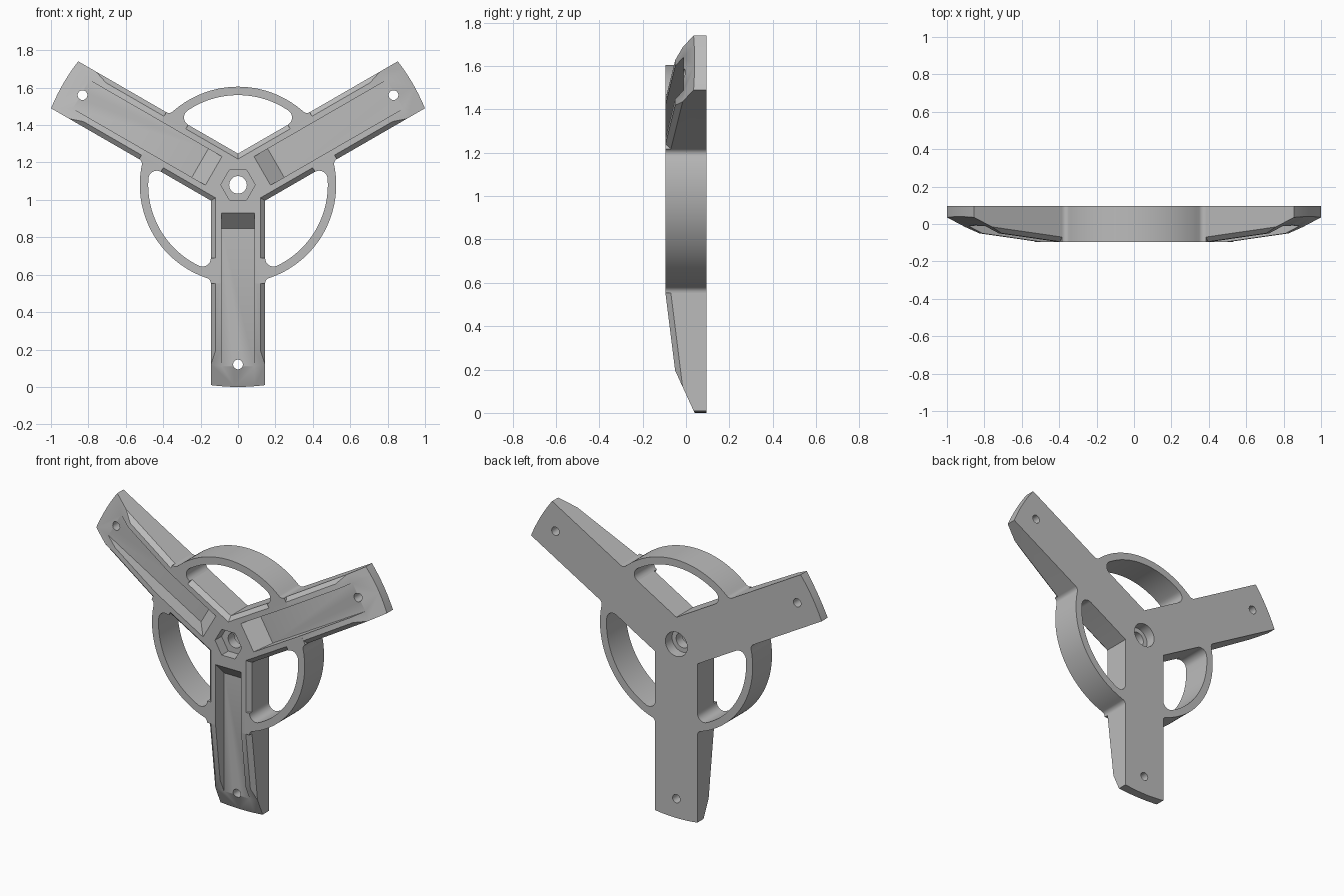
import bpy, bmesh
from math import pi, cos, sin, tau, asin, atan2, sqrt, radians
from mathutils import Matrix, Vector

cube = bpy.data.objects.get("Cube")
if cube:
    bpy.data.objects.remove(cube)

HUB_Z = 1.08        # height of the hub centre, also the arm reach
HALF_W = 0.145      # arm half width
FRONT, BACK = -0.095, 0.095
RING_OUT, RING_IN = 0.525, 0.48

grey = bpy.data.materials.new("satin grey")
grey.use_nodes = True
grey.diffuse_color = (0.5, 0.5, 0.5, 1)
grey.node_tree.nodes["Principled BSDF"].inputs["Base Color"].default_value = (0.5, 0.5, 0.5, 1)


def arc(cx, cz, r, a0, a1, n):
    return [(cx + r * cos(a0 + (a1 - a0) * i / n), cz + r * sin(a0 + (a1 - a0) * i / n))
            for i in range(n + 1)]


def circle(cx, cz, r, n):
    return arc(cx, cz, r, 0, tau, n)[:-1]


def prism(points, lo, hi, axis="y"):
    """Extrude an x-z outline along y, or a y-z outline along x."""
    bm = bmesh.new()
    place = (lambda a, b: (a, lo, b)) if axis == "y" else (lambda a, b: (lo, a, b))
    face = bm.faces.new([bm.verts.new(place(a, b)) for a, b in points])
    new = bmesh.ops.extrude_face_region(bm, geom=[face])["geom"]
    move = (0, hi - lo, 0) if axis == "y" else (hi - lo, 0, 0)
    bmesh.ops.translate(bm, verts=[g for g in new if isinstance(g, bmesh.types.BMVert)], vec=move)
    bmesh.ops.recalc_face_normals(bm, faces=bm.faces)
    return bm


def make(name, bm, turn=0):
    """Turn a part by thirds around the hub and make it an object."""
    bmesh.ops.rotate(bm, verts=bm.verts, cent=(0, 0, 0), matrix=Matrix.Rotation(turn * tau / 3, 3, "Y"))
    bmesh.ops.recalc_face_normals(bm, faces=bm.faces)
    mesh = bpy.data.meshes.new(name)
    bm.to_mesh(mesh)
    bm.free()
    mesh.materials.append(grey)
    ob = bpy.data.objects.new(name, mesh)
    bpy.context.collection.objects.link(ob)
    return ob


def combine(body, part, operation):
    part.hide_render = True
    mod = body.modifiers.new("combine", "BOOLEAN")
    mod.operation, mod.solver, mod.object = operation, "EXACT", part
    bpy.context.view_layer.objects.active = body
    bpy.ops.object.modifier_apply(modifier=mod.name)
    bpy.data.objects.remove(part)


def arm():
    """Downward arm with rounded tip, tapered front and chamfered edges."""
    half = asin(HALF_W / HUB_Z)
    tip = arc(0, 0, HUB_Z, -pi / 2 - half, -pi / 2 + half, 16)
    bm = prism([(-HALF_W, 0.03)] + tip + [(HALF_W, 0.03)], FRONT, BACK)
    taper = Vector((0, 0.045, -0.36))
    planes = [((0, FRONT, -0.525), (0, -0.36, -0.045)),      # tapered front
              ((0, -0.05, -0.885), (0, -0.185, -0.085))]     # steep tip
    for s in (-1, 1):
        normal = taper.cross(Vector((s * 0.025, 0.025, 0)))
        if normal.y > 0:
            normal.negate()
        planes += [((s * 0.12, FRONT, 0), (s, -1, 0)), ((s * 0.12, FRONT, -0.525), normal)]
    for point, normal in planes:
        bmesh.ops.bisect_plane(bm, geom=bm.verts[:] + bm.edges[:] + bm.faces[:], dist=1e-6,
                               plane_co=point, plane_no=Vector(normal).normalized(), clear_outer=True)
        bmesh.ops.holes_fill(bm, edges=[e for e in bm.edges if e.is_boundary], sides=0)
    return bm


def bridge():
    """Ring segment between the two upper arms, filleted into both."""
    def half_edge(radius, f, side):
        q, reach = HALF_W + f, radius + side * f
        p = sqrt(reach * reach - q * q)
        phi = atan2(q, p)
        end = phi - pi if side > 0 else phi
        pts = [(p, 0.10)] + arc(p, q, f, -pi / 2, end, 8)
        pts += arc(0, 0, radius, phi, pi / 3, 20)[1:]
        c, s = cos(pi / 6), sin(pi / 6)
        return [(a * c - b * s, a * s + b * c) for a, b in pts]

    def mirrored(pts):
        return [(-a, b) for a, b in pts[:-1]]

    outer = half_edge(RING_OUT, 0.03, 1)
    inner = half_edge(RING_IN, 0.045, -1)
    return prism(outer + mirrored(outer)[::-1] + mirrored(inner) + inner[::-1], FRONT, BACK)


# Frame: three arms and three ring segments
body = make("three_arm_frame", arm())
for k in (1, 2):
    combine(body, make("arm", arm(), k), "UNION")
for k in range(3):
    combine(body, make("ring_segment", bridge(), k), "UNION")

# Channel with ramped inner end, and mounting hole, in each arm
floor = -0.011
channel = [(-0.125, -0.12), (floor, -0.234), (floor, -1.2), (-0.125, -1.2)]
for k in range(3):
    combine(body, make("channel_cutter", prism(channel, -0.088, 0.088, "x"), k), "DIFFERENCE")
    hole = prism(circle(0, -0.96, 0.026, 32), -0.2, 0.2)
    combine(body, make("hole_cutter", hole, k), "DIFFERENCE")

# Hub: hexagonal recess in front, round recess behind, through bore
for outline, lo, hi in ((circle(0, 0, 0.092, 6), -0.2, -0.03),
                        (circle(0, 0, 0.075, 48), 0.03, 0.2),
                        (circle(0, 0, 0.047, 48), -0.15, 0.15)):
    combine(body, make("hub_cutter", prism(outline, lo, hi)), "DIFFERENCE")

# Stand the frame on the ground
body.data.transform(Matrix.Translation((0, 0, HUB_Z)))
bpy.ops.object.select_all(action="DESELECT")
body.select_set(True)
bpy.context.view_layer.objects.active = body
bpy.ops.object.shade_smooth_by_angle(angle=radians(25))
